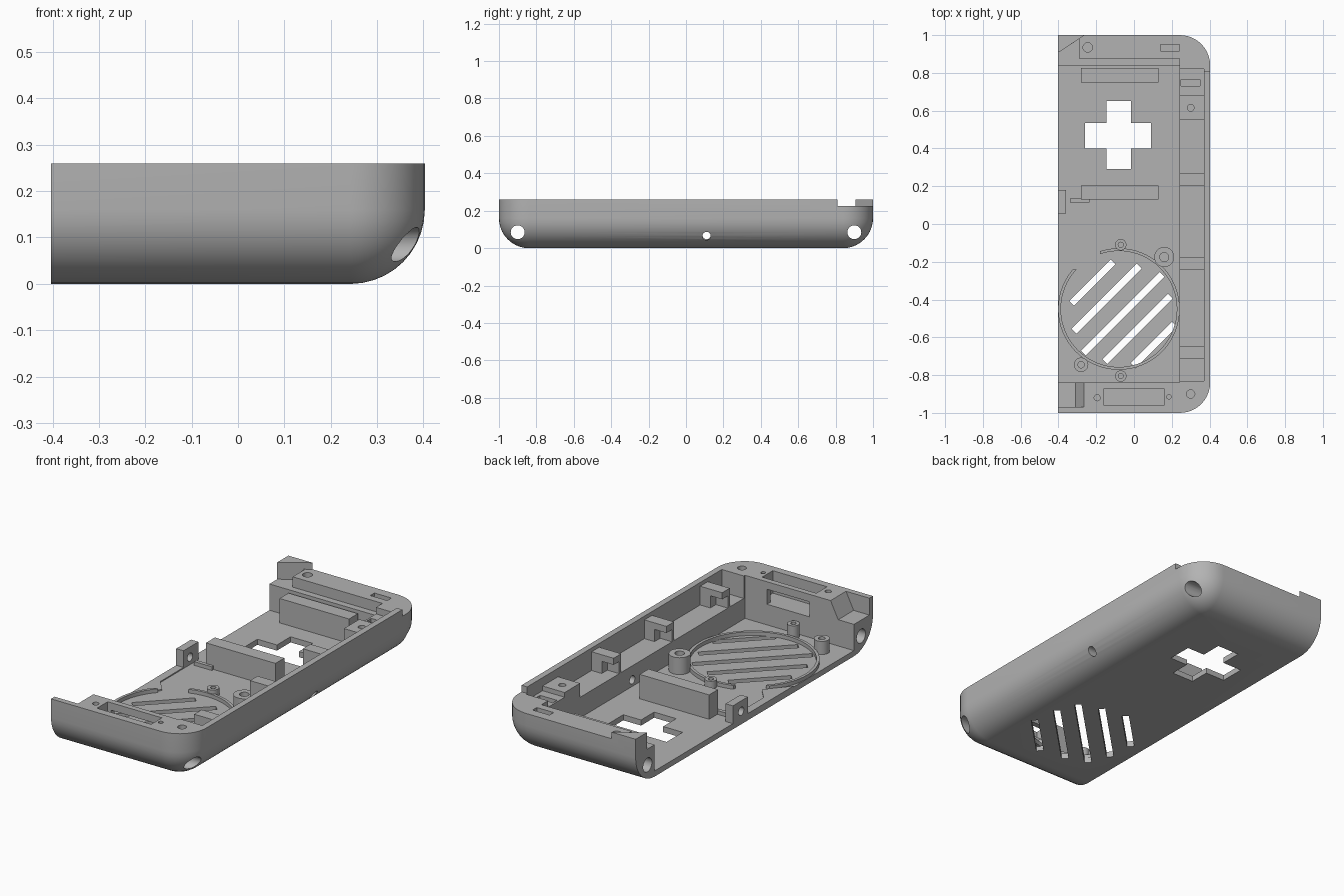
import bpy, bmesh, math
from mathutils import Matrix, Vector

cube = bpy.data.objects.get("Cube")
if cube:
    bpy.data.objects.remove(cube, do_unlink=True)

grey = bpy.data.materials.new("light_grey_plastic")
grey.use_nodes = True
grey.diffuse_color = (0.45, 0.45, 0.45, 1)
grey.node_tree.nodes["Principled BSDF"].inputs["Base Color"].default_value = (0.45, 0.45, 0.45, 1)

L, W, H, R = 1.0, 0.403, 0.26, 0.16   # half length, half width, height, edge radius


def finish(name, bm):
    bmesh.ops.recalc_face_normals(bm, faces=bm.faces)
    me = bpy.data.meshes.new(name)
    bm.to_mesh(me)
    bm.free()
    me.materials.append(grey)
    ob = bpy.data.objects.new(name, me)
    bpy.context.collection.objects.link(ob)
    return ob


def box(name, x0, x1, y0, y1, z0, z1, turn=0):
    bm = bmesh.new()
    mid = Vector((x0 + x1, y0 + y1, z0 + z1)) / 2
    m = (Matrix.Translation(mid) @ Matrix.Rotation(turn, 4, 'Z')
         @ Matrix.Diagonal((x1 - x0, y1 - y0, z1 - z0, 1)))
    bmesh.ops.create_cube(bm, size=1, matrix=m)
    return finish(name, bm)


def rod(name, centre, r, length, axis='Z', sides=32):
    bm = bmesh.new()
    rot = Matrix.Rotation(math.pi / 2, 4, 'Y') if axis == 'X' else Matrix()
    bmesh.ops.create_cone(bm, cap_ends=True, segments=sides, radius1=r, radius2=r,
                          depth=length, matrix=Matrix.Translation(centre) @ rot)
    return finish(name, bm)


def prism(name, pts, offset):
    bm = bmesh.new()
    face = bm.faces.new([bm.verts.new(p) for p in pts])
    ext = bmesh.ops.extrude_face_region(bm, geom=[face])
    bmesh.ops.translate(bm, vec=offset,
                        verts=[v for v in ext["geom"] if isinstance(v, bmesh.types.BMVert)])
    return finish(name, bm)


def cut(ob, *cutters):
    for c in cutters:
        c.hide_render = True
        mod = ob.modifiers.new("cut", 'BOOLEAN')
        mod.operation, mod.solver, mod.object = 'DIFFERENCE', 'EXACT', c
        bpy.context.view_layer.objects.active = ob
        bpy.ops.object.modifier_apply(modifier=mod.name)
        bpy.data.objects.remove(c, do_unlink=True)


def smooth(ob):
    bpy.ops.object.select_all(action='DESELECT')
    ob.select_set(True)
    bpy.context.view_layer.objects.active = ob
    bpy.ops.object.shade_smooth_by_angle(angle=math.radians(30))


# Outer body: stacked outlines with rounded corners and a rounded lower edge
bm = bmesh.new()
steps = 10
levels = [(R * math.sin(t), R * (1 - math.cos(t)))
          for t in [math.pi / 2 * i / steps for i in range(1, steps + 1)]]
levels = [(0.004, 0)] + levels + [(R, H)]
rings = []
for r, z in levels:
    ring = [(-W, -L + R - r)]
    for sy, start in ((-1, -90), (1, 0)):
        for i in range(steps + 1):
            a = math.radians(start + 90 * i / steps)
            ring.append((W - R + r * math.cos(a), sy * (L - R) + r * math.sin(a)))
    ring.append((-W, L - R + r))
    rings.append([bm.verts.new((x, y, z)) for x, y in ring])
for a, b in zip(rings, rings[1:]):
    for i in range(len(a)):
        j = (i + 1) % len(a)
        bm.faces.new((a[i], a[j], b[j], b[i]))
bm.faces.new(rings[0][::-1])
bm.faces.new(rings[-1])
case = finish("case_half", bm)

# Main cavity, side ledge and stepped back end
cut(case,
    box("cavity", -0.6, 0.24, -0.84, 0.84, 0.03, 0.5),
    box("ledge", 0.2, 0.37, -0.83, 0.55, 0.14, 0.5),
    box("screw_step", 0.2, 0.37, 0.55, 0.68, 0.215, 0.5),
    box("side_step", 0.2, 0.37, 0.68, 0.82, 0.19, 0.5),
    box("back_rim", -0.26, 0.6, 0.81, 1.2, 0.225, 0.5),
    box("back_shelf", -0.6, 0.24, 0.8, 0.875, 0.17, 0.5),
    prism("back_corner", [(-0.6, 0.8, 0.17), (-0.29, 0.8, 0.17), (-0.29, 0.98, 0.17),
                          (-0.405, 0.905, 0.17), (-0.6, 0.905, 0.17)], (0, 0, 0.3)),
    prism("back_corner_top", [(-0.405, 0.905, 0.225), (-0.2, 0.8, 0.225),
                              (-0.2, 1.05, 0.225), (-0.26, 1.0, 0.225)], (0, 0, 0.3)))

# Front end: sloped notch, pocket with an inner window
cut(case,
    prism("notch", [(-0.6, -0.97, 0.17), (-0.31, -0.97, 0.17),
                    (-0.26, -0.97, 0.27), (-0.6, -0.97, 0.27)], (0, 0.3, 0)),
    box("pocket", -0.16, 0.16, -0.96, -0.87, 0.14, 0.5),
    box("window", -0.14, 0.11, -0.9, -0.8, 0.14, 0.22))

# Sideways bores and top screw holes
for y in (-0.9, 0.9):
    cut(case, rod("bore", (0, y, 0.085), 0.037, 2, 'X'))
cut(case, rod("side_bore", (0.3, 0.11, 0.065), 0.022, 0.5, 'X'))
for x, y, r in ((0.3, -0.9, 0.022), (-0.195, -0.92, 0.016), (0.185, -0.915, 0.012),
                (-0.245, 0.935, 0.025), (0.3, 0.615, 0.018)):
    cut(case, rod("screw_hole", (x, y, 0.23), r, 0.16, sides=20))
cut(case,
    box("back_slot", 0.14, 0.24, 0.915, 0.95, 0.16, 0.5),
    box("side_slot", 0.25, 0.35, 0.73, 0.765, 0.13, 0.5))

# Cross opening and diagonal speaker slots
cut(case,
    box("cross_long", -0.145, -0.015, 0.29, 0.65, -0.1, 0.1),
    box("cross_wide", -0.26, 0.09, 0.40, 0.535, -0.1, 0.1))
for x, y, length in ((-0.22, -0.31, 0.31), (-0.145, -0.395, 0.49), (-0.06, -0.475, 0.59),
                     (0.02, -0.555, 0.49), (0.105, -0.64, 0.31)):
    cut(case, box("slot", x - length / 2, x + length / 2, y - 0.018, y + 0.018,
                  -0.1, 0.1, math.pi / 4))
smooth(case)

# Upright ribs beside the cross
for name, y in (("back_rib", 0.75), ("middle_rib", 0.13)):
    box(name, -0.28, 0.13, y, y + 0.075, 0.025, 0.16)

# Brackets on the side ledge
for i, y in enumerate((0.235, -0.21, -0.68)):
    bracket = box("ledge_bracket_%d" % (i + 1), 0.24, 0.372, y - 0.032, y + 0.032, 0.135, 0.24)
    cut(bracket, box("gap", 0.2, 0.31, y - 0.015, y + 0.06, 0.1, 0.205))

# Speaker ring
ring = rod("speaker_ring", (-0.08, -0.45, 0.0375), 0.322, 0.025, sides=64)
cut(ring, rod("ring_hole", (-0.08, -0.45, 0.04), 0.307, 0.1, sides=64),
    box("ring_gap", -0.36, -0.18, -0.24, -0.1, 0, 0.1))
smooth(ring)

# Screw posts
for i, (x, y, r, top) in enumerate(((0.16, -0.175, 0.053, 0.12), (-0.28, -0.745, 0.038, 0.1),
                                    (-0.07, -0.11, 0.03, 0.07), (-0.07, -0.805, 0.03, 0.1))):
    post = rod("screw_post_%d" % (i + 1), (x, y, top / 2 + 0.0125), r, top - 0.025)
    cut(post, rod("post_hole", (x, y, top), r * 0.45, 0.1, sides=20))
    smooth(post)

# Joining boss at the open edge, with low raised pads
boss = box("joining_boss", -W, -0.36, 0.055, 0.18, 0.025, 0.125)
cut(boss, rod("boss_hole", (-0.38, 0.11, 0.07), 0.022, 0.3, 'X'))
smooth(boss)
box("boss_stop", -0.34, -0.235, 0.115, 0.135, 0.025, 0.05)
prism("edge_pad", [(-W, 0.06, 0.02), (-0.36, 0.06, 0.02), (-0.36, -0.14, 0.02),
                   (-0.30, -0.21, 0.02), (-W, -0.33, 0.02)], (0, 0, 0.016))
